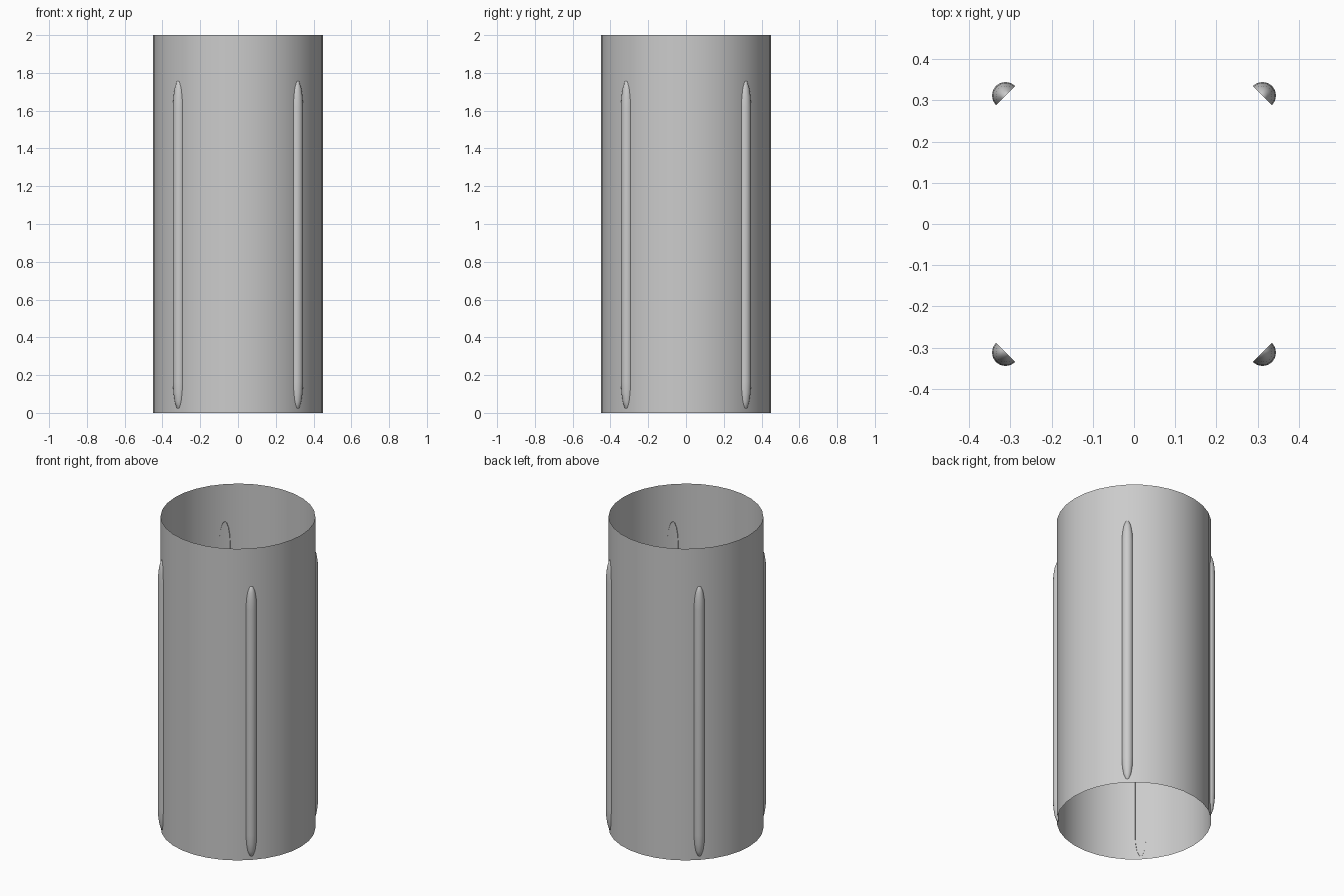
import bpy, bmesh, math
from mathutils import Vector

if "Cube" in bpy.data.objects:
    bpy.data.objects.remove(bpy.data.objects["Cube"], do_unlink=True)

# Single grey material
grey = bpy.data.materials.new("plain grey")
grey.use_nodes = True
color = (0.6, 0.6, 0.6, 1)
grey.diffuse_color = color
grey.node_tree.nodes["Principled BSDF"].inputs["Base Color"].default_value = color


def finish(bm, name):
    bmesh.ops.remove_doubles(bm, verts=bm.verts, dist=0.0001)
    mesh = bpy.data.meshes.new(name)
    bm.to_mesh(mesh)
    bm.free()
    mesh.materials.append(grey)
    ob = bpy.data.objects.new(name, mesh)
    bpy.context.collection.objects.link(ob)
    bpy.ops.object.select_all(action='DESELECT')
    ob.select_set(True)
    bpy.context.view_layer.objects.active = ob
    bpy.ops.object.shade_smooth_by_angle(angle=math.radians(40))
    return ob


# Thin open tube
bm = bmesh.new()
bmesh.ops.create_cone(bm, cap_ends=False, segments=32,
                      radius1=0.45, radius2=0.45, depth=2)
bmesh.ops.translate(bm, verts=bm.verts, vec=(0, 0, 1))
finish(bm, "tube_wall")

# Half-round rib with tapered rounded ends, open on the flat side
RIB_R, CAP, LOW, HIGH, STEPS, SIDES = 0.033, 0.15, 0.015, 1.765, 4, 8


def make_rib(name, angle):
    out = Vector((math.cos(angle), math.sin(angle), 0))
    side = Vector((-out.y, out.x, 0))
    arcs = [math.pi / 2 * i / STEPS for i in range(STEPS + 1)]
    rings = [(LOW + CAP * (1 - math.cos(a)), RIB_R * math.sin(a)) for a in arcs]
    rings += [(HIGH - CAP * (1 - math.cos(a)), RIB_R * math.sin(a))
              for a in reversed(arcs)]
    bm = bmesh.new()
    loops = []
    for z, r in rings:
        turns = [math.pi * (i / SIDES - 0.5) for i in range(SIDES + 1)]
        loops.append([bm.verts.new(out * (0.4405 + r * math.cos(t))
                                   + side * r * math.sin(t) + Vector((0, 0, z)))
                      for t in turns])
    for a, b in zip(loops, loops[1:]):
        for i in range(SIDES):
            bm.faces.new((a[i], a[i + 1], b[i + 1], b[i]))
    finish(bm, name)


names = ["back_left_rib", "back_right_rib", "front_right_rib", "front_left_rib"]
for k, name in enumerate(names):
    make_rib(name, math.pi / 4 + k * math.pi / 2)
